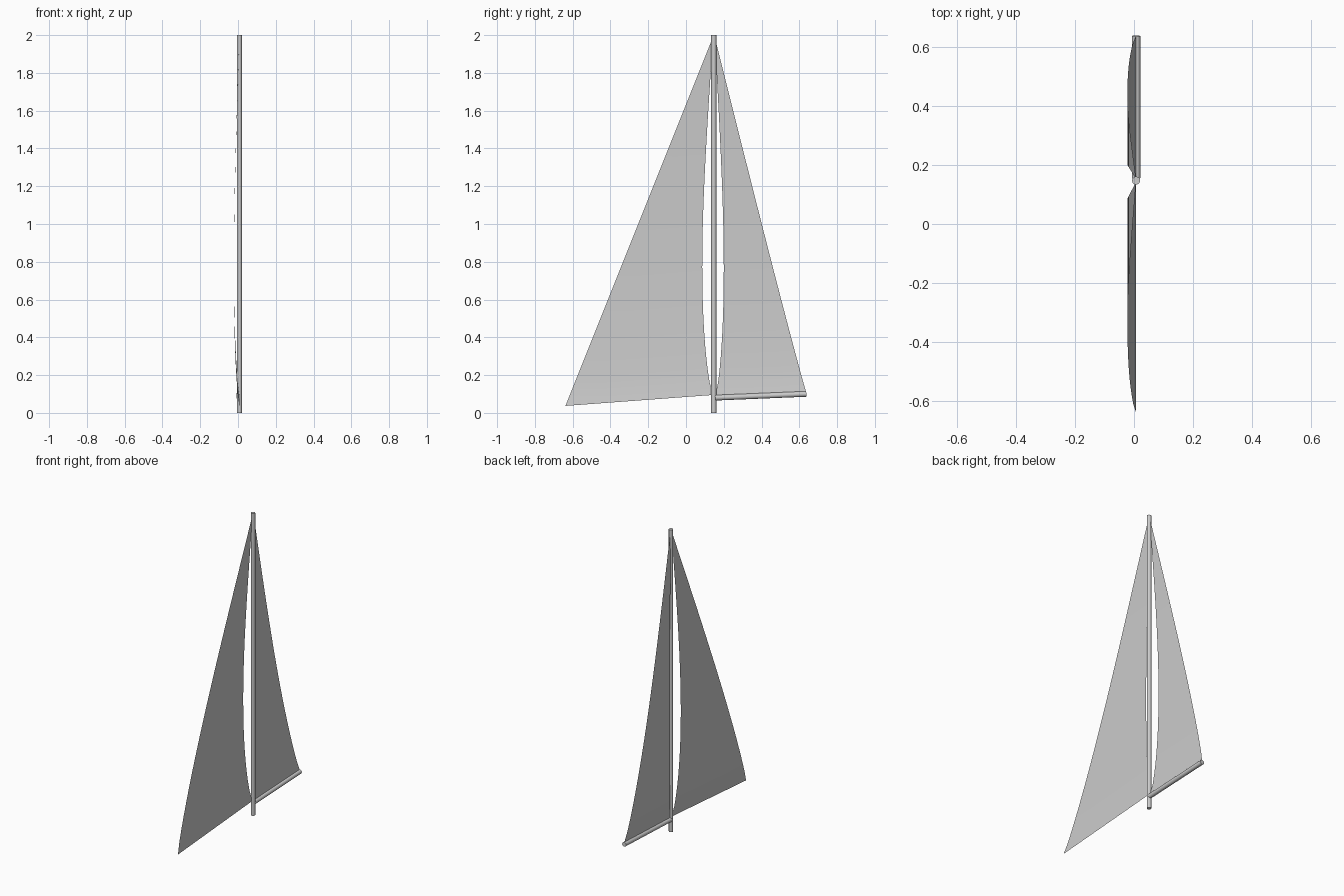
import bpy, bmesh, math
from mathutils import Vector

if "Cube" in bpy.data.objects:
    bpy.data.objects.remove(bpy.data.objects["Cube"])

MAST_X, MAST_Y = 0.007, 0.147


def spar(name, a, b, radius):
    """Round pole running from a to b."""
    a, b = Vector(a), Vector(b)
    d = b - a
    bpy.ops.mesh.primitive_cylinder_add(vertices=24, radius=radius, depth=d.length,
                                        location=(a + b) / 2,
                                        rotation=d.to_track_quat('Z', 'Y').to_euler())
    bpy.context.object.name = name
    bpy.ops.object.shade_smooth_by_angle()


def sail(name, inner, outer, head, inner_bow, outer_bow, belly=0.029, rows=28, cols=4):
    """Thin cloth triangle; each (y, z) edge bows in y while the cloth bellies to -x."""
    bm = bmesh.new()
    grid = []
    for i in range(rows):
        t = i / rows
        f = math.sin(math.pi * t ** 0.68)
        row = []
        for j in range(cols + 1):
            s = j / cols
            y = (inner[0] + (outer[0] - inner[0]) * s) * (1 - t) + head[0] * t
            z = (inner[1] + (outer[1] - inner[1]) * s) * (1 - t) + head[1] * t
            y += f * (inner_bow * (1 - s) + outer_bow * s)
            row.append(bm.verts.new((MAST_X - belly * f, y, z)))
        grid.append(row)
    for lo, hi in zip(grid, grid[1:]):
        for j in range(cols):
            bm.faces.new((lo[j], lo[j + 1], hi[j + 1], hi[j]))
    top = bm.verts.new((MAST_X, head[0], head[1]))
    for j in range(cols):
        bm.faces.new((grid[-1][j], grid[-1][j + 1], top))
    bmesh.ops.recalc_face_normals(bm, faces=bm.faces)
    mesh = bpy.data.meshes.new(name)
    bm.to_mesh(mesh)
    bm.free()
    obj = bpy.data.objects.new(name, mesh)
    bpy.context.collection.objects.link(obj)
    mesh.shade_smooth()


# Mast and boom
spar("mast", (MAST_X, MAST_Y, 0), (MAST_X, MAST_Y, 2), 0.0135)
spar("boom", (MAST_X, MAST_Y + 0.008, 0.080), (MAST_X, 0.637, 0.100), 0.0145)

# Sails: inner corner, outer corner, head
sail("mainsail", (0.155, 0.092), (0.635, 0.113), (0.152, 1.99), 0.046, -0.006)
sail("jib", (0.143, 0.095), (-0.638, 0.037), (0.143, 1.99), -0.057, 0.0)
